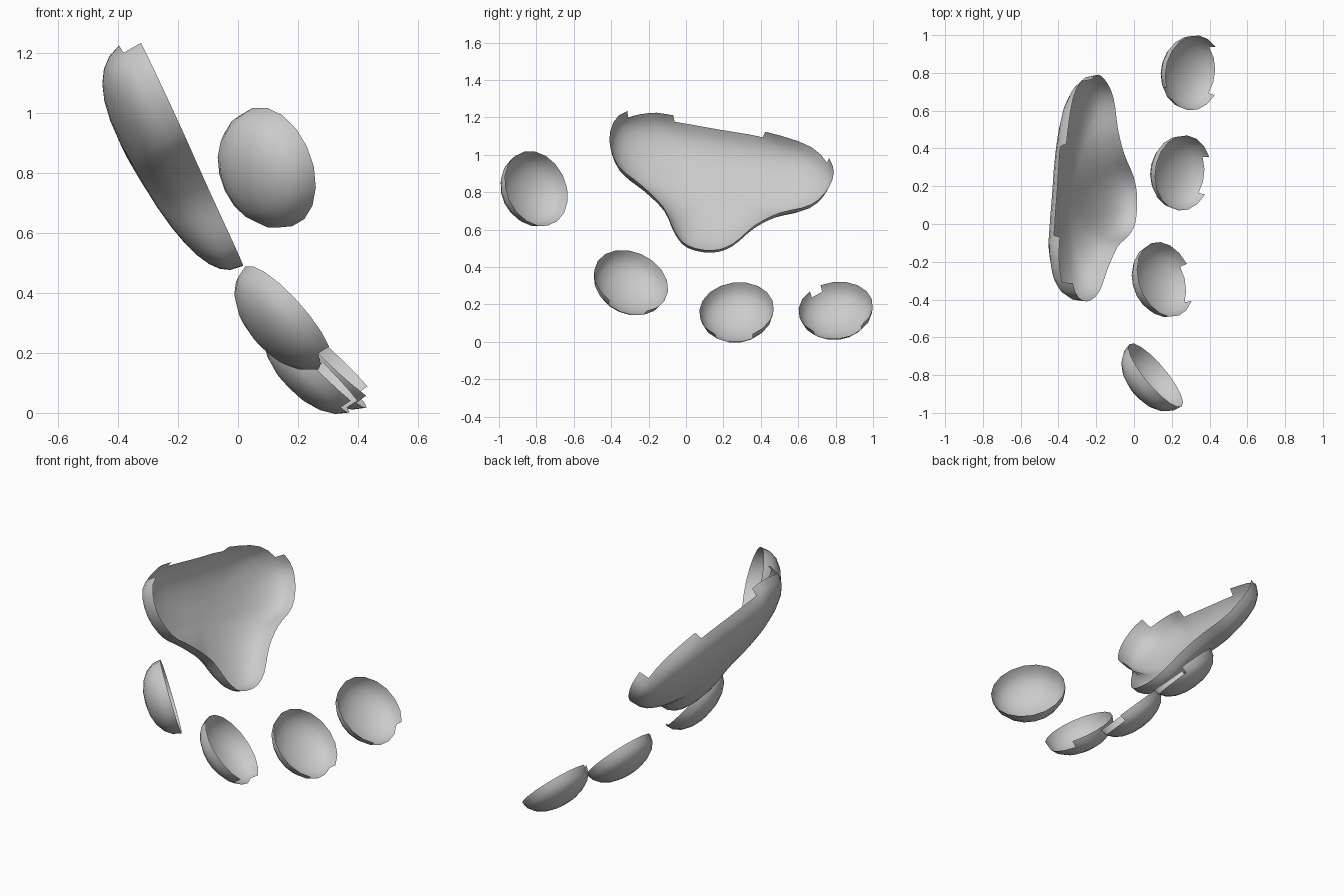
import bpy, bmesh, math
from mathutils import Vector

if "Cube" in bpy.data.objects:
    bpy.data.objects.remove(bpy.data.objects["Cube"])


def shell(name, center, n, rim, depth, power, rings, cut, swell=0.0):
    """Open bowl: rim loop sweeps in to a rounded base along n; cut(i, ring) drops faces."""
    bm = bmesh.new()
    loops = []
    for k in range(rings):
        t = math.pi / 2 * k / rings
        r, d = math.cos(t) ** power, depth * math.sin(t) ** power
        loop = []
        for p in rim:
            q = center + (p - center) * r
            loop.append(bm.verts.new(q + n * d * (1 + swell * (q.z - center.z))))
        loops.append(loop)
    pole = bm.verts.new(center + n * depth)
    count = len(rim)
    for k in range(rings):
        for i in range(count):
            j = (i + 1) % count
            if cut(i, k):
                continue
            if k < rings - 1:
                f = bm.faces.new((loops[k][i], loops[k][j], loops[k + 1][j], loops[k + 1][i]))
            else:
                f = bm.faces.new((loops[k][i], loops[k][j], pole))
            f.smooth = True
            f.normal_update()
            mid = f.calc_center_median()
            if f.normal.dot(mid - center + n * 0.01) < 0:
                f.normal_flip()
    bmesh.ops.delete(bm, geom=[v for v in bm.verts if not v.link_faces], context='VERTS')
    me = bpy.data.meshes.new(name)
    bm.to_mesh(me)
    bm.free()
    ob = bpy.data.objects.new(name, me)
    bpy.context.collection.objects.link(ob)


def smooth_loop(pts, steps):
    """Closed Catmull-Rom curve through 2D points."""
    out, m = [], len(pts)
    p = [Vector(q) for q in pts]
    for i in range(m):
        a, b, c, d = p[i - 1], p[i], p[(i + 1) % m], p[(i + 2) % m]
        for s in range(steps):
            t = s / steps
            out.append(0.5 * (2 * b + (c - a) * t + (2 * a - 5 * b + 4 * c - d) * t * t
                              + (3 * b - a - 3 * c + d) * t ** 3))
    return out


# Main three-lobed pad: rim outline in (y, z), lying on a sloped plane
outline = [(-0.41, 1.08), (-0.36, 1.21), (-0.2, 1.258), (-0.07, 1.245), (0.18, 1.2),
           (0.43, 1.155), (0.68, 1.07), (0.785, 0.94), (0.765, 0.83), (0.67, 0.735),
           (0.5, 0.69), (0.37, 0.625), (0.25, 0.525), (0.14, 0.49), (0.01, 0.515),
           (-0.06, 0.59), (-0.12, 0.72), (-0.24, 0.84), (-0.36, 0.94)]


def on_plane(y, z):
    return Vector((0.25 - 0.02 * y - 0.47 * z, y, z))


pad_rim = [on_plane(*q) for q in smooth_loop(outline, 3)]
shell("main_pad", on_plane(0.13, 0.87), Vector((-0.905, -0.02, -0.425)).normalized(),
      pad_rim, 0.19, 0.75, 8,
      lambda i, k: (k < 2 and 9 <= i < 15) or (k == 0 and (4 <= i < 20)),
      swell=0.55)

# Toe pads: center, outward direction, half width, half height, depth, notches in degrees
toes = [
    ((0.115, -0.80, 0.82), (-0.74, -0.62, -0.27), 0.215, 0.208, 0.145, []),
    ((0.165, -0.293, 0.327), (-0.71, -0.27, -0.64), 0.205, 0.215, 0.13, [(220, 280)]),
    ((0.26, 0.27, 0.17), (-0.70, 0.08, -0.70), 0.20, 0.21, 0.125, [(240, 300)]),
    ((0.315, 0.80, 0.18), (-0.68, 0.10, -0.72), 0.20, 0.205, 0.125, [(240, 320), (120, 140)]),
]
SEG = 18
for num, (c, n, w, h, d, notches) in enumerate(toes, 1):
    c, n = Vector(c), Vector(n).normalized()
    e1 = Vector((n.y, -n.x, 0)).normalized()
    e2 = n.cross(e1)
    if e2.z < 0:
        e2 = -e2
    ring = [c + e1 * w * math.cos(2 * math.pi * i / SEG) + e2 * h * math.sin(2 * math.pi * i / SEG)
            for i in range(SEG)]

    def notch(i, k, notches=notches):
        a = (i + 0.5) * 360 / SEG
        return k == 0 and any(lo < a < hi for lo, hi in notches)

    shell("toe_pad_%d" % num, c, n, ring, d, 0.95, 5, notch)
